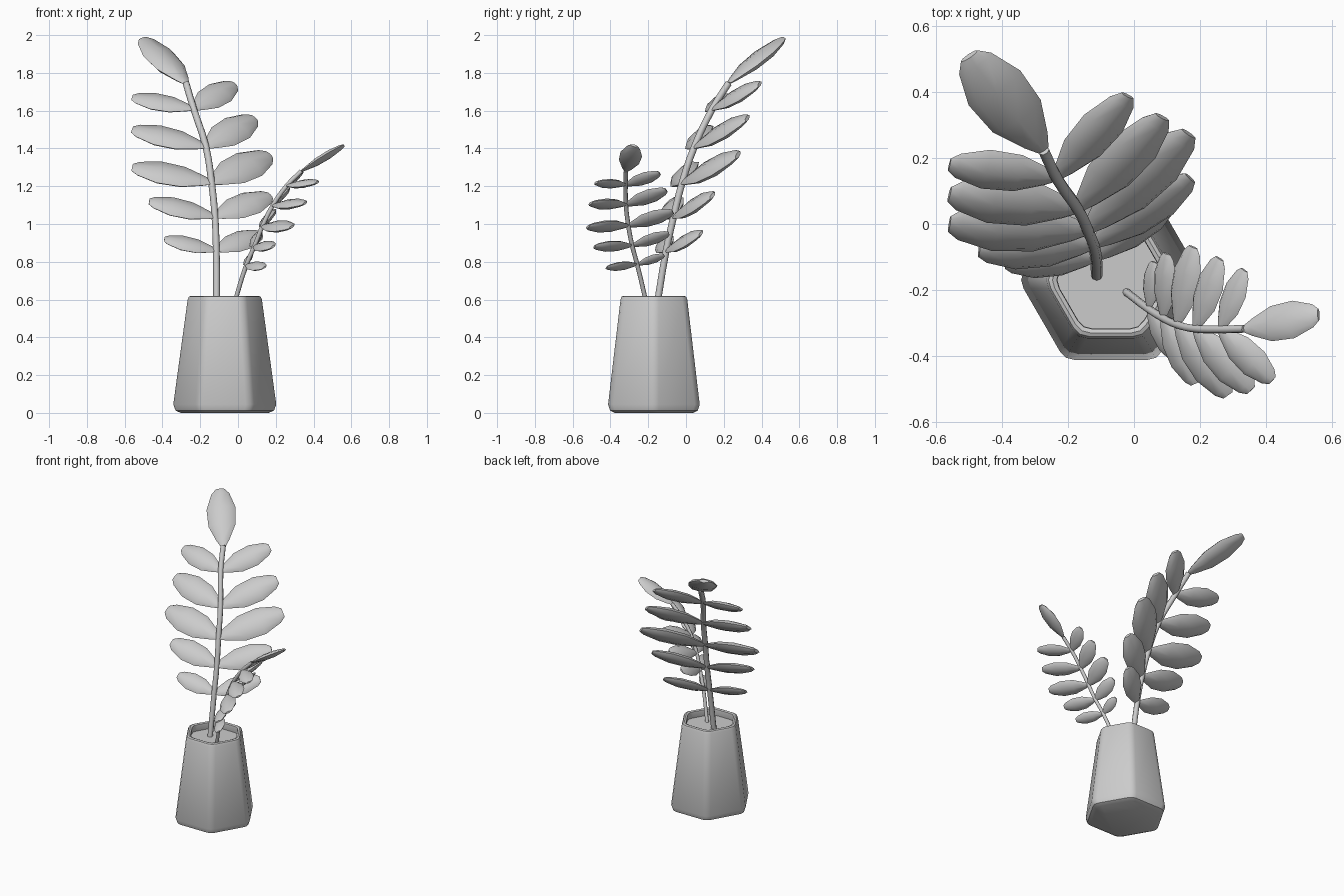
import bpy, bmesh, math
from mathutils import Vector

if "Cube" in bpy.data.objects:
    bpy.data.objects.remove(bpy.data.objects["Cube"])


def make_object(name, bm, angle=40):
    bmesh.ops.recalc_face_normals(bm, faces=bm.faces)
    mesh = bpy.data.meshes.new(name)
    bm.to_mesh(mesh)
    bm.free()
    obj = bpy.data.objects.new(name, mesh)
    bpy.context.collection.objects.link(obj)
    bpy.ops.object.select_all(action='DESELECT')
    obj.select_set(True)
    bpy.context.view_layer.objects.active = obj
    bpy.ops.object.shade_smooth_by_angle(angle=math.radians(angle))
    return obj


def loft(bm, rings):
    """Skin a list of point rings and cap both ends."""
    loops = [[bm.verts.new(p) for p in r] for r in rings]
    n = len(loops[0])
    for a, b in zip(loops, loops[1:]):
        for i in range(n):
            j = (i + 1) % n
            bm.faces.new((a[i], a[j], b[j], b[i]))
    bm.faces.new(loops[0][::-1])
    bm.faces.new(loops[-1])


def hexagon(radius, z, cut=0.03):
    """Hexagon with softened corners around the pot axis."""
    centre = Vector((-0.07, -0.17, z))
    c = [Vector((math.cos(k * math.pi / 3), math.sin(k * math.pi / 3), 0)) * radius
         for k in range(6)]
    pts = []
    for k in range(6):
        a = c[k] + (c[k - 1] - c[k]).normalized() * cut
        b = c[k] + (c[(k + 1) % 6] - c[k]).normalized() * cut
        pts += [centre + a, centre + (a + b) / 4 + c[k] / 2, centre + b]
    return pts


# Hexagonal pot with recessed soil floor
POT = [(0.240, 0), (0.268, 0.012), (0.280, 0.045), (0.204, 0.60),
       (0.197, 0.615), (0.185, 0.62), (0.172, 0.615), (0.170, 0.60), (0.174, 0.57)]
bm = bmesh.new()
loft(bm, [hexagon(r, z) for r, z in POT])
make_object("pot", bm, 35)


# Leaf: flattened octagonal loft, outline as (position, half width)
OUTLINE = [(0, 0.2), (0.10, 0.45), (0.36, 0.93), (0.66, 1.0), (0.92, 0.62), (1.0, 0.32)]


def add_leaf(name, base, tip, face, ratio=0.44, thick=0.36):
    base, tip = Vector(base), Vector(tip)
    d = tip - base
    half = d.length * ratio / 2
    u = d.normalized()
    n = Vector(face)
    n = (n - u * n.dot(u)).normalized()
    w = n.cross(u)
    rings = []
    for t, s in OUTLINE:
        ring = []
        for k in range(8):
            a = k * math.pi / 4
            ring.append(base + d * t + (w * math.cos(a) + n * math.sin(a) * thick) * s * half)
        rings.append(ring)
    bm = bmesh.new()
    loft(bm, rings)
    make_object(name, bm, 60)


def add_stem(name, points, radius):
    curve = bpy.data.curves.new(name, 'CURVE')
    curve.dimensions = '3D'
    curve.bevel_depth = radius
    curve.bevel_resolution = 2
    curve.resolution_u = 3
    curve.use_fill_caps = True
    sp = curve.splines.new('BEZIER')
    sp.bezier_points.add(len(points) - 1)
    for bp, p in zip(sp.bezier_points, points):
        bp.co = p
        bp.handle_left_type = bp.handle_right_type = 'AUTO'
    obj = bpy.data.objects.new(name, curve)
    bpy.context.collection.objects.link(obj)
    bpy.ops.object.select_all(action='DESELECT')
    obj.select_set(True)
    bpy.context.view_layer.objects.active = obj
    bpy.ops.object.convert(target='MESH')


def add_frond(name, root, nodes, end, left, right, tip, face, radius):
    add_stem(name + "_stem", [root] + nodes + [end], radius)
    for i, node in enumerate(nodes):
        add_leaf(f"{name}_left_leaf_{i + 1}", node, left[i], face)
        add_leaf(f"{name}_right_leaf_{i + 1}", node, right[i], face)
    add_leaf(name + "_end_leaf", end, tip, face)


# Tall frond leaning back and to the left
add_frond("tall_frond", (-0.113, -0.155, 0.56),
          [(-0.115, -0.105, 0.86), (-0.122, -0.065, 1.04), (-0.14, -0.02, 1.22),
           (-0.17, 0.045, 1.41), (-0.235, 0.14, 1.61)],
          (-0.275, 0.225, 1.745),
          [(-0.39, -0.12, 0.92), (-0.47, -0.08, 1.12), (-0.56, 0.0, 1.30),
           (-0.56, 0.09, 1.50), (-0.56, 0.18, 1.67)],
          [(0.12, 0.08, 0.95), (0.17, 0.14, 1.15), (0.165, 0.275, 1.365),
           (0.085, 0.325, 1.56), (-0.02, 0.39, 1.74)],
          (-0.50, 0.51, 1.98), (0.3, -0.6, 0.75), 0.018)

# Short frond leaning right
add_frond("short_frond", (-0.025, -0.205, 0.56),
          [(0.045, -0.258, 0.785), (0.088, -0.285, 0.885), (0.13, -0.305, 0.99),
           (0.185, -0.318, 1.10), (0.26, -0.32, 1.205)],
          (0.335, -0.318, 1.28),
          [(0.06, -0.115, 0.835), (0.10, -0.09, 0.95), (0.18, -0.07, 1.065),
           (0.26, -0.105, 1.18), (0.335, -0.14, 1.27)],
          [(0.14, -0.42, 0.77), (0.185, -0.485, 0.88), (0.285, -0.52, 0.985),
           (0.355, -0.505, 1.11), (0.42, -0.475, 1.22)],
          (0.56, -0.275, 1.415), (-0.6, 0.15, 0.78), 0.012)
